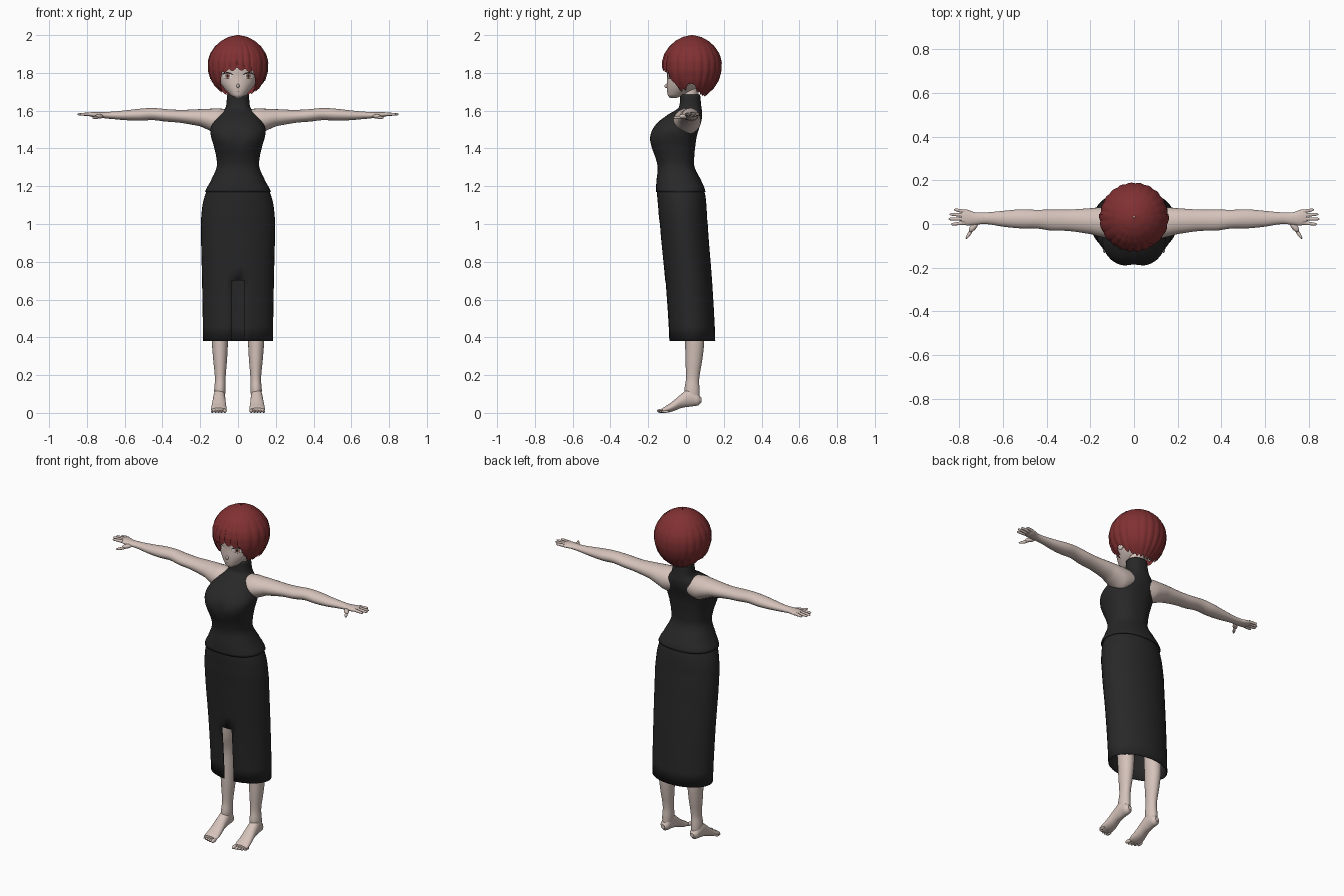
import bpy, bmesh, math
from mathutils import Matrix, Vector

if "Cube" in bpy.data.objects:
    bpy.data.objects.remove(bpy.data.objects["Cube"])


def material(name, r, g, b):
    m = bpy.data.materials.new(name)
    m.use_nodes = True
    m.diffuse_color = (r, g, b, 1)
    bsdf = m.node_tree.nodes["Principled BSDF"]
    bsdf.inputs["Base Color"].default_value = (r, g, b, 1)
    bsdf.inputs["Roughness"].default_value = 0.8
    return m


SKIN = material("skin", 0.66, 0.54, 0.49)
DRESS = material("charcoal cloth", 0.021, 0.021, 0.021)
HAIR = material("dark red hair", 0.22, 0.03, 0.032)
WHITE = material("eye white", 0.8, 0.76, 0.74)
IRIS = material("iris brown", 0.36, 0.2, 0.16)
DARK = material("lash black", 0.02, 0.013, 0.013)
LIP = material("lip pink", 0.42, 0.22, 0.2)


def finish(name, bm, mat, mirror=False, thick=0):
    bmesh.ops.recalc_face_normals(bm, faces=bm.faces)
    me = bpy.data.meshes.new(name)
    bm.to_mesh(me)
    bm.free()
    me.materials.append(mat)
    me.shade_smooth()
    me.set_sharp_from_angle(angle=math.radians(50))
    ob = bpy.data.objects.new(name, me)
    bpy.context.collection.objects.link(ob)
    if mirror:
        ob.modifiers.new("mirror", "MIRROR").use_mirror_merge = False
    if thick:
        ob.modifiers.new("cloth thickness", "SOLIDIFY").thickness = thick
    return ob


def smooth_rings(rings, sub=4):
    """Catmull-Rom interpolation that still passes through every ring."""
    out = []
    for i in range(len(rings) - 1):
        a, b, c, d = (rings[max(0, min(len(rings) - 1, i + k))] for k in (-1, 0, 1, 2))
        for s in range(sub):
            t = s / sub
            out.append([q + 0.5 * t * (r - p + t * (2 * p - 5 * q + 4 * r - s2 + t * (3 * (q - r) + s2 - p)))
                        for p, q, r, s2 in zip(a, b, c, d)])
            out[-1][0] = b[0] + (c[0] - b[0]) * t
    return out + [list(rings[-1])]


def loft(axis, rings, n=24, power=2.0, caps=True, sub=4):
    """Rings are (position, low, high, low, high) on the two other axes."""
    bm = bmesh.new()
    u, v = [k for k in range(3) if k != axis]
    loops = []
    for t, u0, u1, v0, v1 in smooth_rings(rings, sub):
        loop = []
        for k in range(n):
            a = math.tau * k / n
            s, c = (math.copysign(abs(f) ** (2 / power), f) for f in (math.sin(a), -math.cos(a)))
            co = Vector((0, 0, 0))
            co[axis], co[u], co[v] = t, (u0 + u1 + (u1 - u0) * s) / 2, (v0 + v1 + (v1 - v0) * c) / 2
            loop.append(bm.verts.new(co))
        loops.append(loop)
    for a, b in zip(loops, loops[1:]):
        for k in range(n):
            bm.faces.new((a[k - 1], a[k], b[k], b[k - 1]))
    if caps:
        bm.faces.new(loops[0])
        bm.faces.new(loops[-1])
    return bm


def centred(rows):
    return [(z, -w, w, f, b) for z, w, f, b in rows]


def blob(name, loc, size, mat, turn=0):
    bm = bmesh.new()
    m = Matrix.Translation(loc) @ Matrix.Rotation(turn, 4, "Z") @ Matrix.Diagonal((*size, 1))
    bmesh.ops.create_uvsphere(bm, u_segments=14, v_segments=10, radius=1, matrix=m)
    return finish(name, bm, mat, mirror=True)


# Skirt with a front slit
bm = loft(2, centred([(0.38, 0.185, -0.09, 0.155), (0.7, 0.19, -0.11, 0.138), (1.0, 0.196, -0.138, 0.115),
                      (1.1, 0.188, -0.148, 0.108), (1.17, 0.168, -0.153, 0.098),
                      (1.25, 0.13, -0.145, 0.065)]), n=36, caps=False)
slit = [f for f in bm.faces if f.calc_center_median().z < 0.7
        and abs(f.calc_center_median().x) < 0.03 and f.calc_center_median().y < 0]
bmesh.ops.delete(bm, geom=slit, context="FACES")
finish("skirt", bm, DRESS, thick=0.005)

# Sleeveless high-necked top
bm = loft(2, centred([(1.17, 0.174, -0.158, 0.103), (1.22, 0.148, -0.157, 0.085), (1.3, 0.113, -0.15, 0.046),
                      (1.36, 0.116, -0.165, 0.044), (1.42, 0.13, -0.19, 0.05), (1.46, 0.142, -0.196, 0.056),
                      (1.5, 0.146, -0.182, 0.067), (1.54, 0.13, -0.148, 0.08), (1.58, 0.1, -0.095, 0.086),
                      (1.61, 0.07, -0.045, 0.083), (1.63, 0.062, -0.034, 0.08),
                      (1.685, 0.058, -0.03, 0.075)]), n=48, power=2.3, caps=False)
for v in bm.verts:
    if v.co.y < -0.05:
        v.co.y += 0.012 * math.exp(-(v.co.x / 0.035) ** 2 - ((v.co.z - 1.46) / 0.05) ** 2)
finish("top", bm, DRESS, thick=0.004)

# Neck and head
finish("neck", loft(2, centred([(1.6, 0.046, -0.02, 0.065), (1.76, 0.046, -0.015, 0.065)])), SKIN)
FACE = centred([(1.667, 0.014, -0.086, -0.05), (1.68, 0.038, -0.096, -0.01), (1.71, 0.068, -0.101, 0.05),
                (1.74, 0.09, -0.102, 0.09), (1.78, 0.106, -0.1, 0.125), (1.84, 0.12, -0.1, 0.145),
                (1.91, 0.1, -0.07, 0.13), (1.95, 0.06, -0.03, 0.09)])
finish("head", loft(2, FACE, n=36), SKIN)
blob("nose", (0, -0.101, 1.731), (0.008, 0.014, 0.011), SKIN)
blob("ear", (0.104, 0.01, 1.765), (0.01, 0.02, 0.032), SKIN, 0.3)

FINE_FACE = smooth_rings(FACE, 8)


def face_y(x, z):
    for a, b in zip(FINE_FACE, FINE_FACE[1:]):
        if a[0] <= z <= b[0]:
            t = (z - a[0]) / (b[0] - a[0])
            _, _, w, f, k = [p + (q - p) * t for p, q in zip(a, b)]
            return (f + k) / 2 - (k - f) / 2 * math.sqrt(max(0, 1 - (x / w) ** 2))
    return 0


def patch(name, cx, cz, w, low, high, lift, mat, mirror=True):
    """Thin plate lying on the face between two arcs."""
    bm, cols = bmesh.new(), []
    for i in range(17):
        t = -math.cos(math.pi * (i + 0.3) / 16.6)
        arch = math.sqrt(max(0, 1 - t * t))
        x = cx + w * t
        zs = [cz + arch * (low + (high - low) * j / 4) for j in range(5)]
        cols.append([bm.verts.new((x, face_y(x, z) - lift, z)) for z in zs])
    for a, b in zip(cols, cols[1:]):
        for j in range(4):
            bm.faces.new((a[j], b[j], b[j + 1], a[j + 1]))
    finish(name, bm, mat, mirror)


# Painted face details
patch("eye_white", 0.056, 1.783, 0.027, -0.014, 0.016, 0.002, WHITE)
patch("iris", 0.055, 1.784, 0.013, -0.014, 0.014, 0.003, IRIS)
patch("pupil", 0.055, 1.784, 0.005, -0.008, 0.008, 0.004, DARK)
patch("upper_lash", 0.057, 1.784, 0.031, 0.012, 0.02, 0.0045, DARK)
patch("lower_lash", 0.057, 1.783, 0.022, -0.016, -0.0135, 0.0035, DARK)
patch("mouth", 0, 1.702, 0.014, -0.003, 0.0, 0.002, LIP, False)

# Bobbed hair: radius by height, lower edge by direction
PROFILE = [(1.66, 0.05), (1.69, 0.083), (1.72, 0.116), (1.76, 0.14), (1.81, 0.155), (1.86, 0.156),
           (1.9, 0.145), (1.94, 0.119), (1.97, 0.085), (1.99, 0.048), (2.0, 0.004)]
EDGE = [(0, 1.815), (32, 1.8), (42, 1.75), (52, 1.7), (70, 1.705), (88, 1.745), (105, 1.7), (130, 1.68), (181, 1.672)]


def lookup(table, x):
    for (a, p), (b, q) in zip(table, table[1:]):
        if x <= b:
            return p + (q - p) * max(0, x - a) / (b - a)
    return table[-1][1]


def hair(name, start, end, grow, drop, locks):
    bm, cols, n = bmesh.new(), [], 144
    for i in range(n + 1):
        deg = start + (end - start) * i / n
        a = math.radians(deg)
        ridge = abs(math.sin(a * locks / 2 + 0.4))
        low = lookup(EDGE, abs(deg)) + drop + 0.016 * (1 - ridge)
        col = []
        for j in range(25):
            s = math.sin(math.pi / 2 * j / 24)
            z = low + (2.0 - low) * s
            r = (lookup(PROFILE, z) + grow) * (1 + 0.035 * (ridge - 0.7) * (1 - s * s))
            col.append(bm.verts.new((r * math.sin(a), 0.033 - r * math.cos(a), z)))
        cols.append(col)
    for p, q in zip(cols, cols[1:]):
        for j in range(24):
            bm.faces.new((p[j], q[j], q[j + 1], p[j + 1]))
    bmesh.ops.remove_doubles(bm, verts=bm.verts, dist=0.0001)
    finish(name, bm, HAIR)


hair("hair", -180, 180, 0, 0, 22)
hair("fringe", -44, 34, 0.003, 0.012, 26)
hair("side_hair_right", -95, -40, 0.003, 0.02, 18)
hair("side_hair_left", 40, 95, 0.003, 0.02, 18)

# Arms running into the shoulders
arm = [(0.03, -0.04, 0.07, 1.5, 1.6), (0.1, -0.066, 0.078, 1.475, 1.612), (0.15, -0.06, 0.077, 1.495, 1.61),
       (0.2, -0.046, 0.072, 1.517, 1.608), (0.3, -0.032, 0.066, 1.535, 1.604), (0.38, -0.03, 0.066, 1.542, 1.608),
       (0.45, -0.02, 0.065, 1.55, 1.614), (0.52, -0.02, 0.067, 1.547, 1.61), (0.6, -0.012, 0.06, 1.55, 1.601),
       (0.68, 0, 0.053, 1.557, 1.594), (0.73, -0.004, 0.054, 1.562, 1.592), (0.77, -0.006, 0.067, 1.566, 1.592),
       (0.79, 0.002, 0.066, 1.571, 1.59)]
finish("arm", loft(0, arm), SKIN, mirror=True)
for finger, y, tip, spread in (("index", 0.005, 0.838, -0.006), ("middle", 0.023, 0.85, 0), ("ring", 0.041, 0.845, 0.003),
                               ("little", 0.058, 0.825, 0.007)):
    rows = [(x, y + d - r, y + d + r, 1.581 - r, 1.581 + r) for x, d, r in
            ((0.775, 0, 0.009), ((0.775 + tip) / 2, spread / 2, 0.008), (tip - 0.006, spread, 0.006), (tip, spread, 0.002))]
    finish(finger + "_finger", loft(0, rows, n=10), SKIN, mirror=True)
blob("thumb_base", (0.735, -0.012, 1.57), (0.03, 0.014, 0.012), SKIN, -0.9)
blob("thumb", (0.753, -0.042, 1.563), (0.032, 0.008, 0.008), SKIN, -1.0)

# Legs, bare feet and toes
leg = [(0.06, 0.072, 0.122, 0.0, 0.072), (0.12, 0.066, 0.126, -0.008, 0.072), (0.18, 0.066, 0.122, 0, 0.07),
       (0.28, 0.058, 0.131, -0.003, 0.086), (0.38, 0.053, 0.139, -0.005, 0.096), (0.5, 0.05, 0.145, -0.01, 0.086),
       (0.6, 0.04, 0.145, -0.035, 0.07), (0.8, 0.015, 0.155, -0.05, 0.1), (0.95, 0.005, 0.16, -0.06, 0.1)]
finish("leg", loft(2, leg), SKIN, mirror=True)
foot = [(0.082, 0.085, 0.11, 0.055, 0.08), (0.065, 0.072, 0.124, 0.04, 0.1), (0.02, 0.068, 0.13, 0.033, 0.13),
        (-0.025, 0.066, 0.134, 0.026, 0.1), (-0.07, 0.062, 0.14, 0.008, 0.062), (-0.105, 0.06, 0.144, 0.001, 0.038),
        (-0.125, 0.066, 0.142, 0.003, 0.026)]
finish("foot", loft(1, foot), SKIN, mirror=True)
for i in range(5):
    size = 0.011 if i == 0 else 0.0085 - i * 0.0004
    blob("toe_%d" % (i + 1), (0.07 + i * 0.0165, -0.132 + i * i * 0.0013, size), (size, 0.022, size), SKIN)
